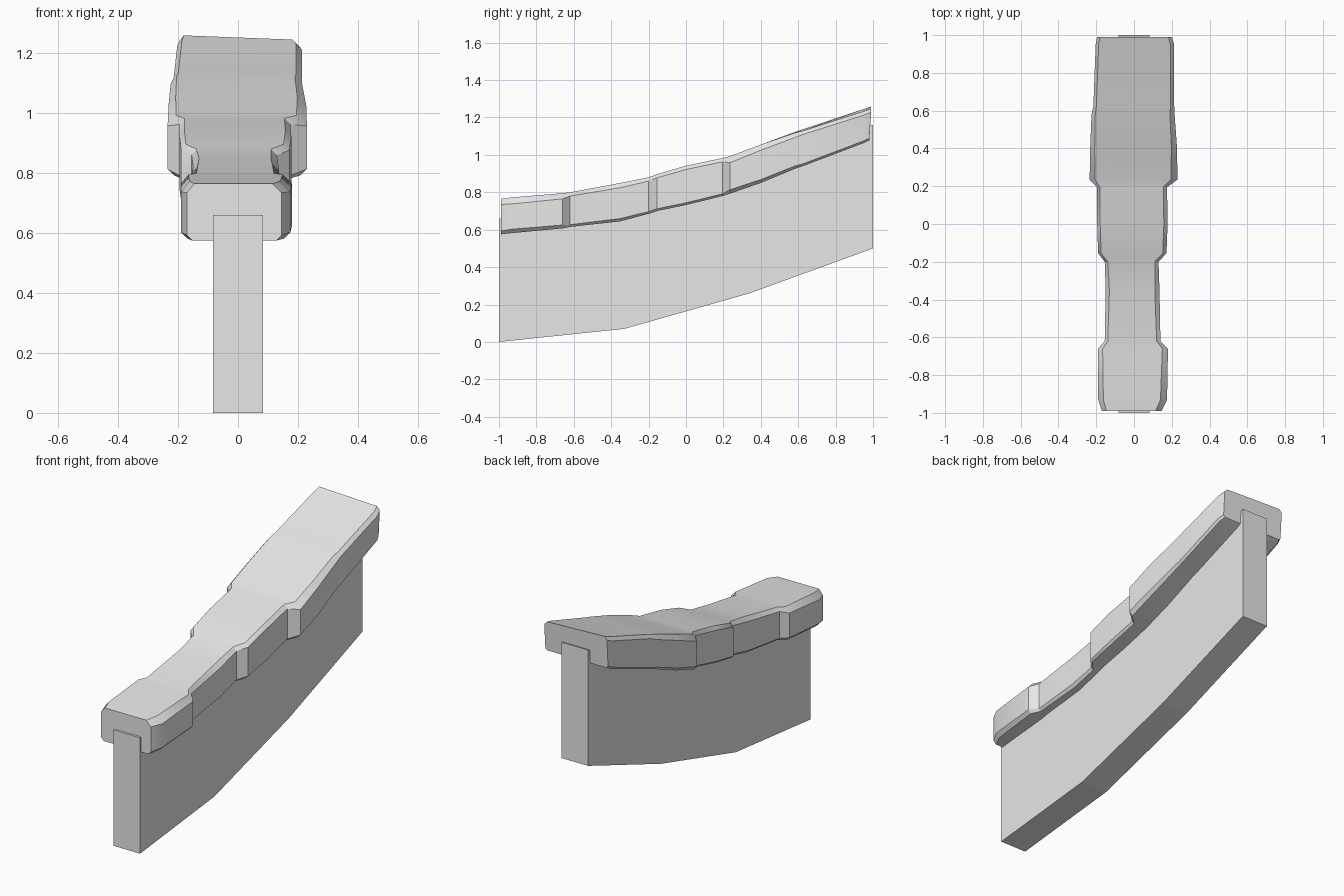
import bpy
import bmesh
import math
from mathutils import Vector

default_cube = bpy.data.objects.get("Cube")
if default_cube:
    bpy.data.objects.remove(default_cube, do_unlink=True)

# One plain grey stone colour
stone = bpy.data.materials.new("grey_stone")
stone.use_nodes = True
stone.diffuse_color = (0.8, 0.8, 0.8, 1)
stone.node_tree.nodes["Principled BSDF"].inputs["Base Color"].default_value = (0.8, 0.8, 0.8, 1)


def loft(name, rings):
    """Skin a list of closed rings and cap both ends."""
    bm = bmesh.new()
    loops = [[bm.verts.new(point) for point in ring] for ring in rings]
    for first, second in zip(loops, loops[1:]):
        count = len(first)
        for i in range(count):
            j = (i + 1) % count
            bm.faces.new((first[i], first[j], second[j], second[i]))
    bm.faces.new(loops[0])
    bm.faces.new(loops[-1])
    bmesh.ops.recalc_face_normals(bm, faces=bm.faces)
    mesh = bpy.data.meshes.new(name)
    bm.to_mesh(mesh)
    bm.free()
    mesh.materials.append(stone)
    obj = bpy.data.objects.new(name, mesh)
    bpy.context.collection.objects.link(obj)
    return obj


def stone_ring(y, left, right, bottom, top, chamfer, tilt=0.0, lean=0.0):
    """Chamfered block section; tilt lowers the +x side, lean shifts the top in y."""
    low = chamfer * 0.6
    outline = [
        (right + low, bottom), (left - low, bottom),
        (left, bottom + low), (left, top - chamfer - tilt),
        (left - chamfer, top - tilt), (right + chamfer * 0.8, top),
        (right, top - chamfer), (right, bottom + low),
    ]
    middle = (bottom + top) / 2
    return [Vector((x, y + (lean if z > middle else 0), z)) for x, z in outline]


# Rising wall: straight sides, gently curved run
half_width = 0.083
wall_height = 0.66
wall_run = [(-1, 0), (-0.33, 0.07), (0.34, 0.26), (1, 0.5)]
wall_rings = []
for y, z in wall_run:
    wall_rings.append([
        Vector((-half_width, y, z)), Vector((half_width, y, z)),
        Vector((half_width, y, z + wall_height)),
        Vector((-half_width, y, z + wall_height)),
    ])
loft("wall", wall_rings)

# Coping stones: y, +x edge, -x edge, bottom, top, chamfer, tilt, lean
sections = [
    (-0.99, 0.145, -0.17, 0.575, 0.765, 0.03),
    (-0.93, 0.175, -0.19, 0.582, 0.773, 0.035),
    (-0.66, 0.18, -0.19, 0.607, 0.795, 0.03),
    (-0.62, 0.14, -0.155, 0.615, 0.8, 0.02),
    (-0.35, 0.135, -0.15, 0.645, 0.85, 0.025),
    (-0.2, 0.13, -0.155, 0.685, 0.88, 0.02),
    (-0.155, 0.172, -0.19, 0.7, 0.897, 0.02),
    (0, 0.178, -0.195, 0.732, 0.942, 0.02),
    (0.195, 0.175, -0.195, 0.78, 0.983, 0.02),
    (0.235, 0.23, -0.235, 0.793, 0.993, 0.035),
    (0.4, 0.228, -0.232, 0.85, 1.055, 0.03),
    (0.58, 0.215, -0.225, 0.925, 1.122, 0.025, 0.005),
    (0.625, 0.213, -0.215, 0.94, 1.137, 0.02, 0.008),
    (0.95, 0.213, -0.203, 1.063, 1.245, 0.02, 0.012),
    (0.98, 0.2, -0.195, 1.078, 1.26, 0.018, 0.014, 0.01),
]
coping = loft("coping_stones", [stone_ring(*section) for section in sections])

# Soft stone faces with crisp arrises
bpy.ops.object.select_all(action="DESELECT")
coping.select_set(True)
bpy.context.view_layer.objects.active = coping
bpy.ops.object.shade_smooth_by_angle(angle=math.radians(30))
